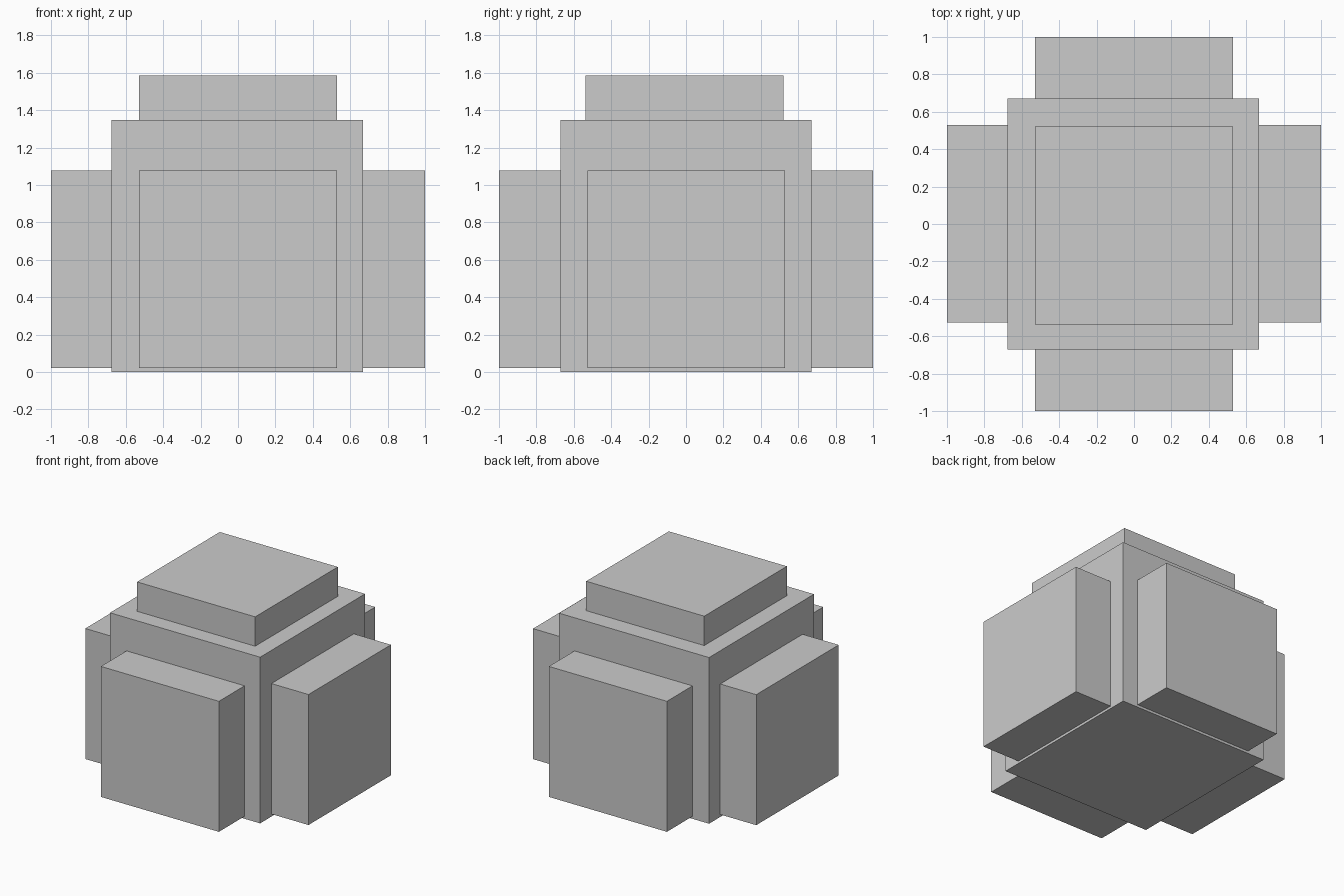
import bpy

if "Cube" in bpy.data.objects:
    bpy.data.objects.remove(bpy.data.objects["Cube"])


def box(name, x, y, z):
    """Axis-aligned box from (min, max) ranges."""
    r = (x, y, z)
    bpy.ops.mesh.primitive_cube_add(size=1, location=[(a + b) / 2 for a, b in r])
    ob = bpy.context.object
    ob.name = name
    ob.scale = [b - a for a, b in r]
    bpy.ops.object.transform_apply(location=False, rotation=False, scale=True)
    return ob


CX = (-0.677, 0.668)     # core extent in x
CY = (-0.671, 0.672)     # core extent in y
TOP = 1.346              # core height
W = (-0.529, 0.529)      # panel width
H = (0.02, 1.077)        # panel height range

# Central block
box("core", CX, CY, (0, TOP))

# Four side panels, seated on the core faces
box("left_panel", (-1, CX[0]), (-0.526, 0.529), H)
box("right_panel", (CX[1], 1), (-0.526, 0.529), H)
box("front_panel", W, (-1, CY[0]), H)
box("back_panel", W, (CY[1], 1), H)

# Raised top panel
box("top_panel", W, (-0.536, 0.522), (TOP, 1.584))
